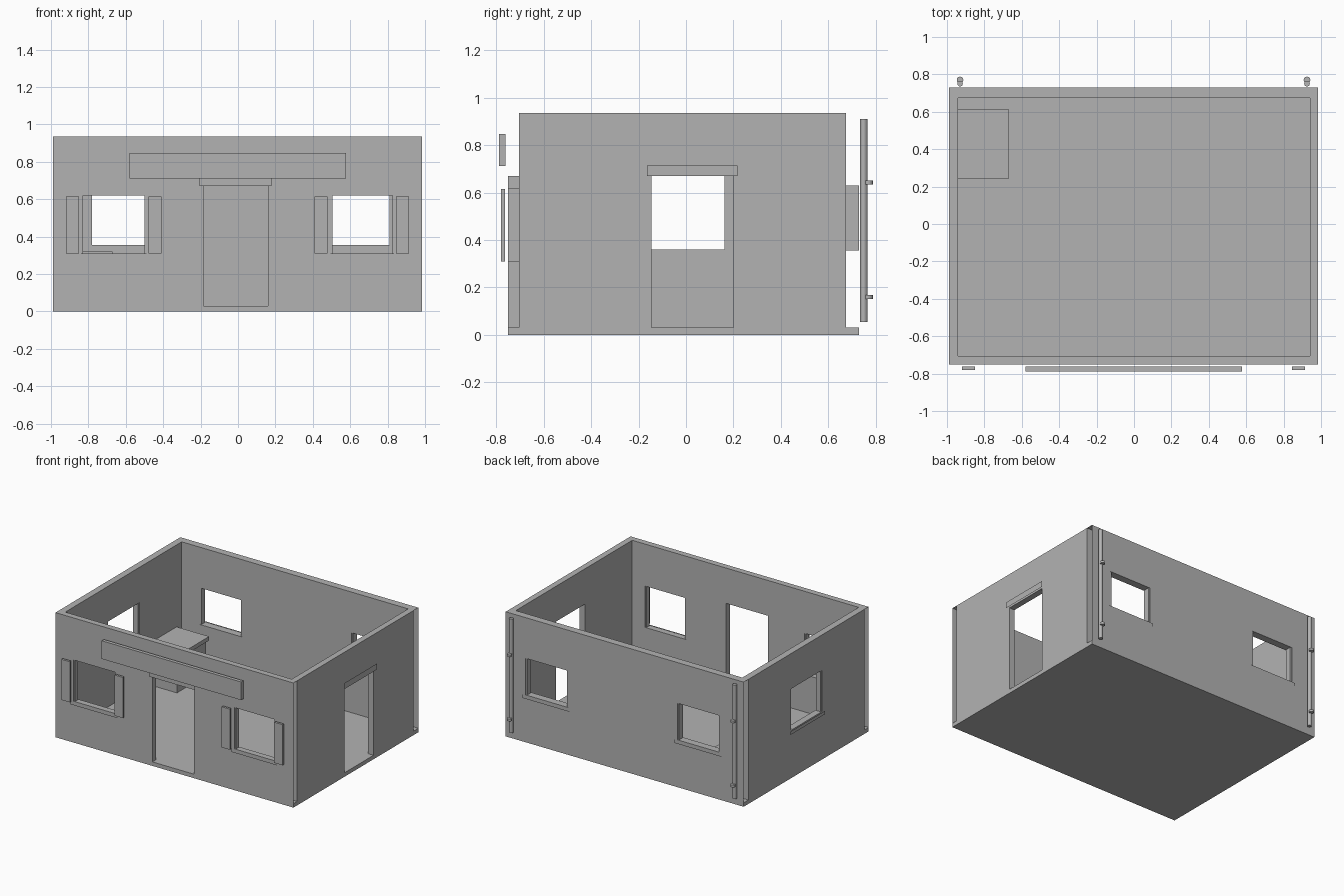
import bpy
import bmesh
from mathutils import Vector

default = bpy.data.objects.get("Cube")
if default:
    bpy.data.objects.remove(default, do_unlink=True)

# One plain grey for the whole building
GREY = (0.45, 0.45, 0.45, 1)
mat = bpy.data.materials.new("plain_grey")
mat.use_nodes = True
mat.diffuse_color = GREY
mat.node_tree.nodes["Principled BSDF"].inputs["Base Color"].default_value = GREY

X0, X1, Y0, Y1 = -0.99, 0.985, -0.75, 0.73
IX, IY0, IY1 = 0.94, -0.705, 0.675
FLOOR, TOP = 0.03, 0.935


def finish(name, bm):
    mesh = bpy.data.meshes.new(name)
    bm.to_mesh(mesh)
    bm.free()
    mesh.materials.append(mat)
    obj = bpy.data.objects.new(name, mesh)
    bpy.context.collection.objects.link(obj)
    return obj


def box(name, x, y, z):
    bm = bmesh.new()
    bmesh.ops.create_cube(bm, size=1)
    for v in bm.verts:
        for i, (lo, hi) in enumerate((x, y, z)):
            v.co[i] = lo if v.co[i] < 0 else hi
    return finish(name, bm)


def rod(name, x, y, z, radius, sides=12):
    bm = bmesh.new()
    bmesh.ops.create_cone(bm, cap_ends=True, segments=sides, radius1=radius,
                          radius2=radius, depth=z[1] - z[0])
    bmesh.ops.translate(bm, verts=bm.verts, vec=(x, y, sum(z) / 2))
    return finish(name, bm)


def point(axis, u, depth, z):
    return Vector((u, depth, z) if axis == 0 else (depth, u, z))


def plate(name, axis, u, depth, z):
    """Flat trim plate facing away from the building."""
    bm = bmesh.new()
    corners = [(u[0], z[0]), (u[1], z[0]), (u[1], z[1]), (u[0], z[1])]
    face = bm.faces.new([bm.verts.new(point(axis, a, depth, b)) for a, b in corners])
    face.normal_update()
    if face.normal[1 - axis] * depth < 0:
        face.normal_flip()
    finish(name, bm)


def wall(name, axis, u, outer, inner, openings):
    """Hollow wall along an axis, with cut openings and open ends."""
    us = sorted({*u, *(v for o in openings for v in o[:2])})
    zs = sorted({FLOOR, TOP, *(v for o in openings for v in o[2:])})
    bm = bmesh.new()
    for a, b in zip(us, us[1:]):
        for c, d in zip(zs, zs[1:]):
            mu, mz = (a + b) / 2, (c + d) / 2
            if any(o[0] < mu < o[1] and o[2] < mz < o[3] for o in openings):
                continue
            bm.faces.new([bm.verts.new(point(axis, p, outer, q))
                          for p, q in ((a, c), (b, c), (b, d), (a, d))])
    bmesh.ops.remove_doubles(bm, verts=bm.verts, dist=0.0001)
    sheet = bm.faces[:]
    ext = bmesh.ops.extrude_face_region(bm, geom=sheet, use_keep_orig=True)
    moved = [g for g in ext["geom"] if isinstance(g, bmesh.types.BMVert)]
    bmesh.ops.translate(bm, verts=moved, vec=point(axis, 0, inner - outer, 0))
    bmesh.ops.recalc_face_normals(bm, faces=bm.faces)
    ends = [f for f in bm.faces
            if any(all(abs(v.co[axis] - e) < 0.001 for v in f.verts) for e in u)]
    bmesh.ops.delete(bm, geom=ends, context='FACES')
    bmesh.ops.dissolve_limit(bm, angle_limit=0.01, verts=bm.verts, edges=bm.edges)
    finish(name, bm)


# Openings: along-wall start and end, bottom, top
door = (-0.185, 0.16, FLOOR, 0.67)
front_windows = [(-0.84, -0.49, 0.31, 0.62), (0.495, 0.835, 0.31, 0.62)]
back_windows = [(-0.79, -0.44, 0.355, 0.63), (0.47, 0.82, 0.355, 0.63)]
side_door = (-0.145, 0.2, FLOOR, 0.67)
side_window = (-0.2, 0.172, 0.36, 0.67)

# Floor and walls
box("floor_slab", (X0, X1), (Y0, Y1), (0, FLOOR))
wall("front_wall", 0, (X0, X1), Y0, IY0, [door] + front_windows)
wall("back_wall", 0, (X0, X1), Y1, IY1, back_windows)
wall("left_wall", 1, (IY0, IY1), X1, IX, [side_door])
wall("right_wall", 1, (IY0, IY1), X0, -IX, [side_window])


# Window sills and slim jambs
def trim_window(name, axis, opening, outer, inner, sill_depth):
    a, b, low, high = opening
    plate(name + "_sill", axis, (a - 0.02, b + 0.02), sill_depth, (low - 0.025, low))
    for side, u in (("low", (a, a + 0.01)), ("high", (b - 0.01, b))):
        depth = tuple(sorted((outer, inner)))
        spans = (u, depth) if axis == 0 else (depth, u)
        box(f"{name}_jamb_{side}", *spans, (low, high))


for side, f, b in zip(("right", "left"), front_windows, back_windows):
    trim_window(f"front_{side}_window", 0, f, Y0 + 0.005, IY0 - 0.005, Y0 - 0.008)
    trim_window(f"back_{side}_window", 0, b, Y1 - 0.005, IY1 + 0.005, Y1 + 0.008)
trim_window("side_window", 1, side_window, X0 + 0.005, -IX - 0.005, -1.0)

# Door lintels
plate("front_door_lintel", 0, (-0.205, 0.178), Y0 - 0.012, (0.67, 0.715))
plate("side_door_lintel", 1, (-0.165, 0.217), 1.0, (0.67, 0.715))

# Shutters beside the front windows, and the blank board above the door
for i, (a, b) in enumerate(((-0.92, -0.85), (-0.478, -0.41), (0.41, 0.478), (0.845, 0.915))):
    box(f"shutter_{i + 1}", (a, b), (-0.78, -0.763), (0.31, 0.615))
box("front_board", (-0.58, 0.578), (-0.788, -0.762), (0.712, 0.848))

# Counter in the back corner
box("counter_body", (-0.94, -0.685), (0.255, 0.6), (FLOOR, 0.29))
box("counter_top", (-0.94, -0.67), (0.24, 0.615), (0.29, 0.32))

# Drain pipes with brackets on the back wall
for side, x in (("right", -0.93), ("left", 0.925)):
    rod(f"{side}_drain_pipe", x, 0.75, (0.055, 0.91), 0.015)
    for level, z in (("lower", 0.152), ("upper", 0.634)):
        rod(f"{side}_{level}_pipe_bracket", x, 0.77, (z, z + 0.017), 0.018)
